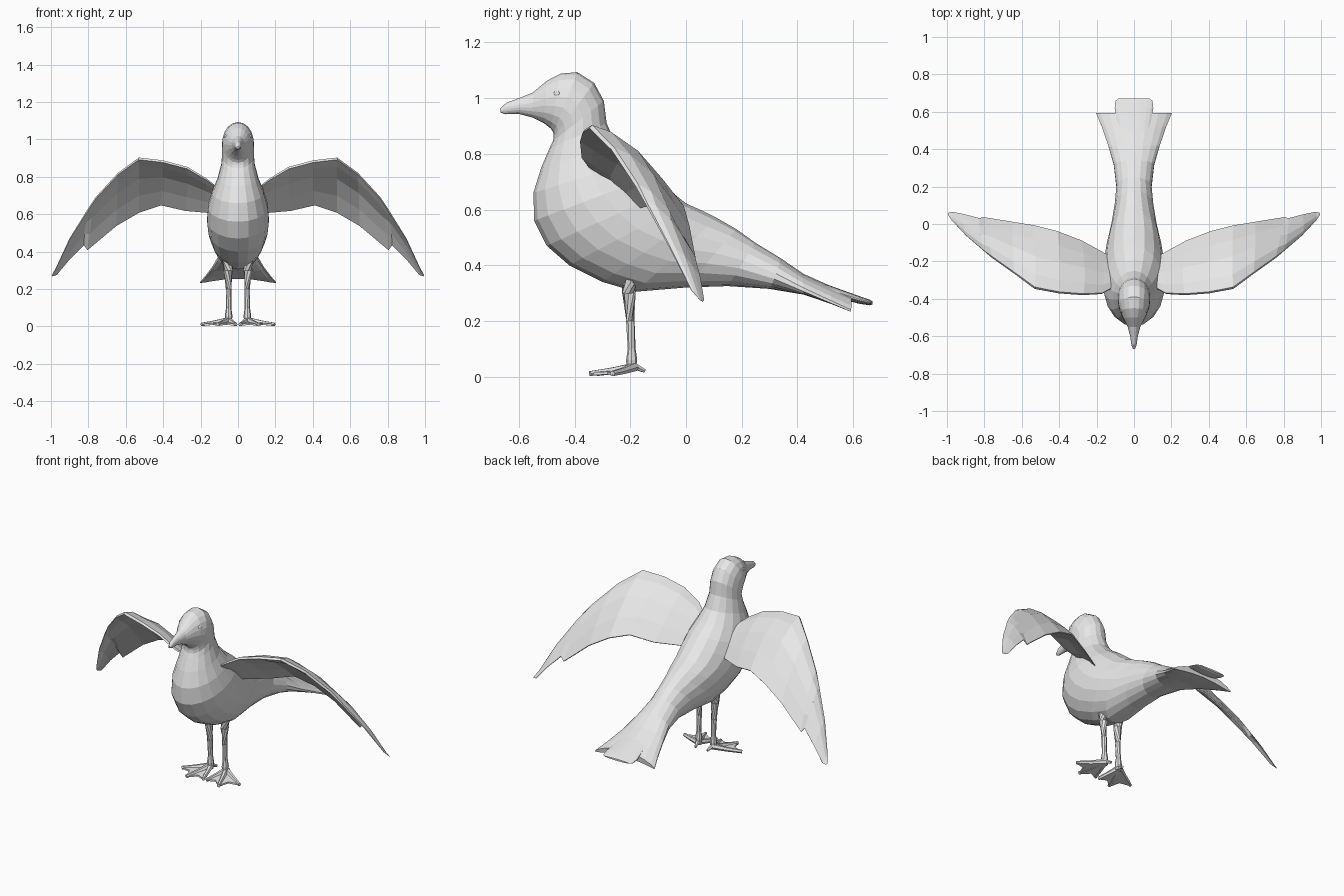
import bpy
import bmesh
import math
from mathutils import Vector

cube = bpy.data.objects.get("Cube")
if cube:
    bpy.data.objects.remove(cube, do_unlink=True)

grey = bpy.data.materials.new("pale grey")
grey.use_nodes = True
grey.diffuse_color = (0.8, 0.8, 0.8, 1)
grey.node_tree.nodes["Principled BSDF"].inputs["Base Color"].default_value = (0.8, 0.8, 0.8, 1)


def finish(name, bm):
    """Turn a bmesh into a flat-shaded object."""
    bmesh.ops.recalc_face_normals(bm, faces=bm.faces)
    mesh = bpy.data.meshes.new(name)
    bm.to_mesh(mesh)
    bm.free()
    mesh.materials.append(grey)
    obj = bpy.data.objects.new(name, mesh)
    bpy.context.collection.objects.link(obj)
    return obj


def loft(name, rings):
    """Skin a row of closed rings and cap both ends."""
    bm = bmesh.new()
    rows = [[bm.verts.new(p) for p in ring] for ring in rings]
    count = len(rows[0])
    for a, b in zip(rows, rows[1:]):
        for i in range(count):
            j = (i + 1) % count
            bm.faces.new((a[i], a[j], b[j], b[i]))
    bm.faces.new(rows[0])
    bm.faces.new(rows[-1])
    return finish(name, bm)


def oval(top_y, top_z, low_y, low_z, half_width, droop=0, sides=18):
    """Oval ring between an upper and a lower outline point."""
    top, low = Vector((0, top_y, top_z)), Vector((0, low_y, low_z))
    mid, up = (top + low) / 2, (top - low) / 2
    ring = []
    for i in range(sides):
        angle = math.tau * i / sides
        s = math.sin(angle)
        ring.append(mid + up * math.cos(angle) + Vector((half_width * s, 0, -droop * s * s)))
    return ring


def tube(name, path, sides=8):
    """Tapered tube through (point, radius) pairs."""
    rings = []
    for i, (p, r) in enumerate(path):
        ahead = Vector(path[min(i + 1, len(path) - 1)][0])
        behind = Vector(path[max(i - 1, 0)][0])
        turn = (ahead - behind).to_track_quat("Z", "Y")
        rings.append([Vector(p) + turn @ Vector((r * math.cos(math.tau * k / sides),
                                                 r * math.sin(math.tau * k / sides), 0))
                      for k in range(sides)])
    return loft(name, rings)


# Head and beak: top y, top z, bottom y, bottom z, half width
head = [
    (-.668, .962, -.665, .948, .006), (-.645, .983, -.65, .942, .014),
    (-.60, 1.0, -.60, .943, .021), (-.55, 1.02, -.55, .93, .034),
    (-.50, 1.062, -.51, .91, .058), (-.45, 1.088, -.485, .89, .075),
    (-.39, 1.093, -.475, .875, .084), (-.33, 1.055, -.475, .86, .087),
    (-.295, .99, -.478, .845, .086), (-.285, .91, -.49, .82, .09),
]
# Neck, breast and back, same layout
trunk = [
    (-.25, .83, -.52, .75, .11), (-.19, .77, -.548, .66, .14),
    (-.12, .72, -.545, .56, .163), (-.06, .67, -.50, .47, .167),
    (0, .622, -.42, .40, .16), (.06, .595, -.3, .34, .145),
    (.11, .57, -.18, .305, .125), (.18, .53, 0, .32, .105),
    (.25, .48, .15, .325, .095),
]
# Fanned tail, same layout plus the droop of its sides
tail = [
    (.34, .425, .3, .315, .11, .01), (.42, .37, .42, .295, .14, .02),
    (.52, .325, .52, .27, .175, .03), (.595, .295, .59, .255, .205, .04),
]
loft("body", [oval(*row) for row in head + trunk + tail])
loft("middle_tail_feathers", [oval(.48, .34, .48, .30, .08), oval(.62, .29, .62, .262, .105),
                              oval(.66, .276, .66, .256, .1), oval(.67, .27, .67, .26, .085)])

# Wing: leading edge and trailing edge points from root to tip
leading = [(.08, -.32, .72), (.17, -.37, .79), (.27, -.375, .85), (.40, -.365, .885),
           (.53, -.34, .90), (.64, -.26, .82), (.76, -.175, .69), (.80, -.145, .63),
           (.90, -.06, .47), (.975, .02, .31), (.995, .05, .275)]
trailing = [(.08, -.2, .60), (.17, -.15, .61), (.28, -.09, .62), (.41, -.04, .65),
            (.53, -.01, .61), (.65, .01, .54), (.805, .035, .41), (.825, .03, .435),
            (.90, .05, .36), (.97, .065, .275), (.992, .06, .268)]
# Wing section: share of chord, height above chord
section = [(0, .01), (.15, .07), (.42, .1), (.72, .06), (1, .008),
           (1, -.008), (.72, .025), (.42, .035), (.15, -.01), (0, -.025)]


def wing_rings(side):
    rings = []
    last = len(leading) - 1
    for i in range(last + 1):
        a, b = Vector(leading[i]), Vector(trailing[i])
        span = Vector(leading[min(i + 1, last)]) - Vector(leading[max(i - 1, 0)])
        chord = b - a
        normal = span.cross(chord).normalized() * chord.length
        ring = [a + chord * t + normal * h for t, h in section]
        rings.append([Vector((p.x * side, p.y, p.z)) for p in ring])
    return rings


def foot_web(name, side, toes, heel):
    """Thin webbing with scalloped front edges between the toes."""
    outline = [Vector(heel)]
    for i, toe in enumerate(toes):
        if i:
            between = (Vector(toes[i - 1]) + Vector(toe)) / 2
            outline.append(between.lerp(Vector(heel), .2))
        outline.append(Vector(toe))
    bm = bmesh.new()
    low = [bm.verts.new((p.x * side, p.y, p.z - .006)) for p in outline]
    high = [bm.verts.new((p.x * side, p.y, p.z + .004)) for p in outline]
    count = len(outline)
    for i in range(count):
        j = (i + 1) % count
        bm.faces.new((low[i], low[j], high[j], high[i]))
        if 0 < i < count - 1:
            bm.faces.new((low[0], low[i], low[j]))
            bm.faces.new((high[0], high[i], high[j]))
    finish(name, bm)


for label, side in (("left", 1), ("right", -1)):
    loft(label + "_wing", wing_rings(side))

    # Leg with a thick thigh, slim shank and knobbly ankle
    leg = [(.055, -.2, .36, .032), (.053, -.205, .3, .024), (.05, -.2, .2, .016),
           (.05, -.195, .1, .014), (.05, -.195, .06, .02), (.05, -.195, .02, .018)]
    tube(label + "_leg", [((x * side, y, z), r) for x, y, z, r in leg])

    # Webbed foot
    heel = (.05, -.185, .025)
    toes = [(.012, -.32, .011), (.11, -.345, .011), (.195, -.265, .011)]
    foot_web(label + "_foot_web", side, toes, heel)
    for number, (x, y, z) in enumerate(toes, 1):
        mid = ((x + heel[0]) / 2 * side, (y + heel[1]) / 2, .021)
        tube(f"{label}_toe_{number}", [((heel[0] * side, heel[1], .035), .017), (mid, .013),
                                       ((x * side, y, z), .01)], 6)
    tube(label + "_hind_toe", [((.05 * side, -.19, .04), .014), ((.04 * side, -.148, .02), .007)], 6)

    # Eye, set nearly flush with the head
    bm = bmesh.new()
    bmesh.ops.create_uvsphere(bm, u_segments=10, v_segments=6, radius=.014)
    bmesh.ops.translate(bm, verts=bm.verts, vec=(.062 * side, -.462, 1.015))
    finish(label + "_eye", bm)
